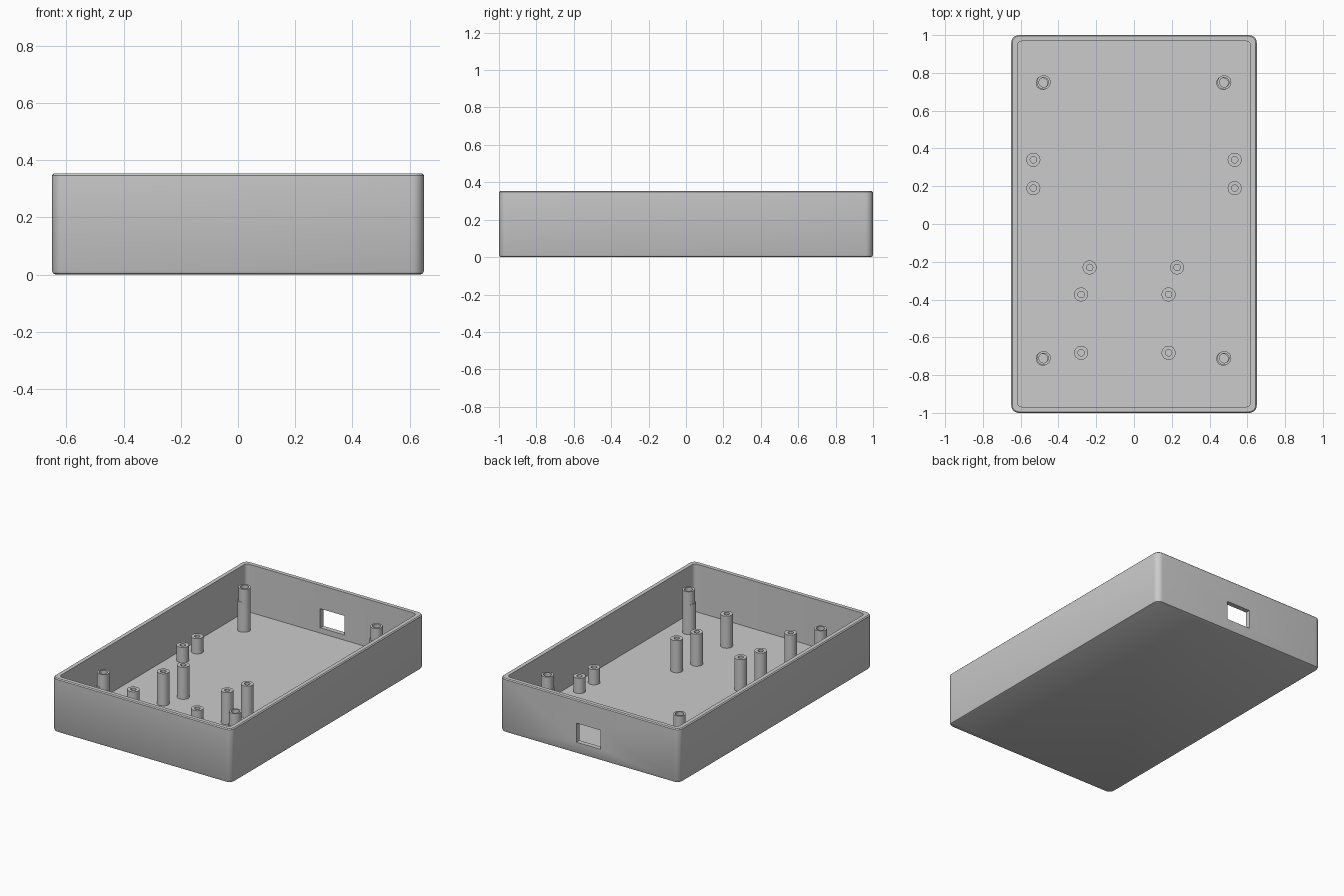
import bpy, bmesh
from math import cos, sin, pi, radians

cube = bpy.data.objects.get("Cube")
if cube:
    bpy.data.objects.remove(cube, do_unlink=True)

HALF_X, HALF_Y, HEIGHT = 0.65, 1.0, 0.353
WALL, FLOOR, CORNER = 0.032, 0.04, 0.04

grey = bpy.data.materials.new("plain grey")
grey.use_nodes = True
grey.diffuse_color = (0.6, 0.6, 0.6, 1)
grey.node_tree.nodes["Principled BSDF"].inputs["Base Color"].default_value = (0.6, 0.6, 0.6, 1)


def rounded_ring(inset, z, steps=6):
    """Points of a rounded rectangle, pulled in from the case outline."""
    r = max(CORNER - inset, 0.025)
    cx, cy = HALF_X - inset - r, HALF_Y - inset - r
    points = []
    for quarter, (sx, sy) in enumerate([(1, 1), (-1, 1), (-1, -1), (1, -1)]):
        for i in range(steps + 1):
            a = (quarter + i / steps) * pi / 2
            points.append((sx * cx + r * cos(a), sy * cy + r * sin(a), z))
    return points


def circle(x, y, r, z, sides=32):
    return [(x + r * cos(2 * pi * i / sides), y + r * sin(2 * pi * i / sides), z)
            for i in range(sides)]


def loft(name, rings):
    """Join rings of points into one closed skin, capped at both ends."""
    bm = bmesh.new()
    loops = [[bm.verts.new(p) for p in ring] for ring in rings]
    for low, high in zip(loops, loops[1:]):
        n = len(low)
        for i in range(n):
            j = (i + 1) % n
            bm.faces.new((low[i], low[j], high[j], high[i]))
    bm.faces.new(loops[0][::-1])
    bm.faces.new(loops[-1])
    bmesh.ops.recalc_face_normals(bm, faces=bm.faces)
    mesh = bpy.data.meshes.new(name)
    bm.to_mesh(mesh)
    bm.free()
    obj = bpy.data.objects.new(name, mesh)
    bpy.context.collection.objects.link(obj)
    mesh.materials.append(grey)
    return obj


def select_only(obj):
    bpy.ops.object.select_all(action='DESELECT')
    obj.select_set(True)
    bpy.context.view_layer.objects.active = obj


def smooth(obj):
    select_only(obj)
    bpy.ops.object.shade_smooth_by_angle(angle=radians(30))


def post(name, x, y, top, hole, radius=0.037):
    """Hollow screw post standing on the floor."""
    smooth(loft(name, [
        circle(x, y, radius, FLOOR - 0.01),
        circle(x, y, radius, top),
        circle(x, y, hole, top),
        circle(x, y, hole, FLOOR + 0.005)]))


# Open tray with softened outer edges
tray = loft("case_tray", [rounded_ring(inset, z) for inset, z in [
    (0.012, 0), (0.004, 0.004), (0, 0.012),
    (0, HEIGHT - 0.006), (0.006, HEIGHT),
    (WALL, HEIGHT), (WALL, FLOOR)]])

# Rectangular port through the back wall
bpy.ops.mesh.primitive_cube_add(size=1, location=(0.005, HALF_Y - WALL / 2, 0.137))
cutter = bpy.context.object
cutter.name = "port_cutter"
cutter.scale = (0.175, 0.12, 0.125)
cutter.hide_render = True
cutter.data.materials.append(grey)
cut = tray.modifiers.new("port", 'BOOLEAN')
cut.operation = 'DIFFERENCE'
cut.solver = 'EXACT'
cut.object = cutter
select_only(tray)
bpy.ops.object.modifier_apply(modifier=cut.name)
bpy.data.objects.remove(cutter, do_unlink=True)
smooth(tray)

# Tall lid posts with a slightly shifted lower sleeve, and short side posts
for side, s in (("left", 1), ("right", -1)):
    for end, y in (("back", 0.75), ("front", -0.71)):
        x = s * 0.478
        post(f"lid_post_{end}_{side}", x, y, 0.32, 0.025)
        post(f"lid_post_sleeve_{end}_{side}", x - 0.005, y - 0.003, 0.235, 0.025)
    for end, y in (("back", 0.34), ("front", 0.19)):
        post(f"side_post_{end}_{side}", s * 0.533, y, 0.14, 0.017)

# Medium board posts
for i, (x, y) in enumerate([(-0.235, -0.23), (0.228, -0.23), (-0.28, -0.373),
                            (0.183, -0.373), (-0.28, -0.682), (0.183, -0.682)]):
    post(f"board_post_{i + 1}", x, y, 0.25, 0.017)
